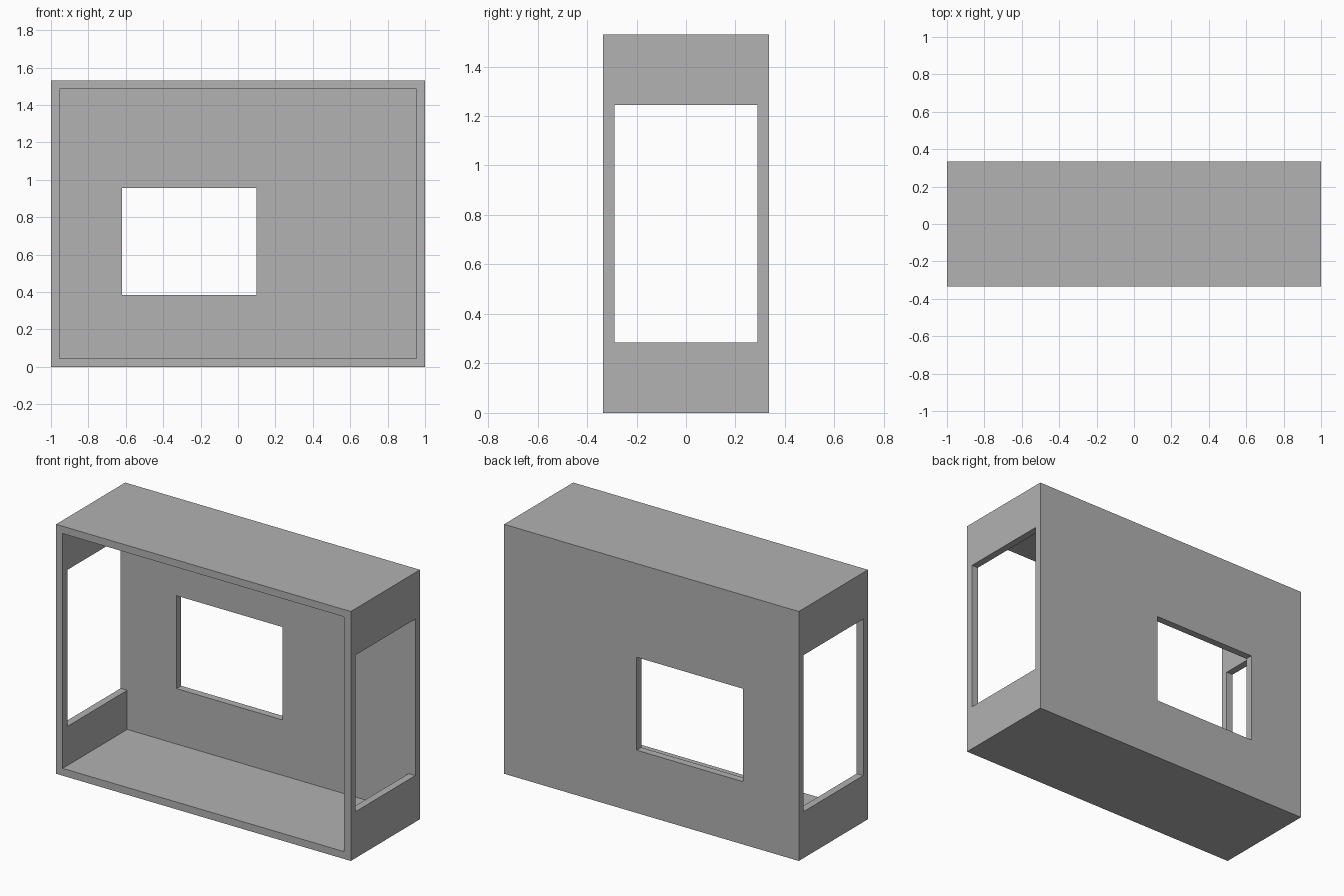
import bpy
import bmesh

default = bpy.data.objects.get("Cube")
if default:
    bpy.data.objects.remove(default, do_unlink=True)

WIDTH, DEPTH, HEIGHT, WALL = 2.0, 0.67, 1.53, 0.045
X, Y = WIDTH / 2, DEPTH / 2
OVER = 0.2  # cutter overshoot

grey = bpy.data.materials.new("plain_grey")
grey.use_nodes = True
colour = (0.445, 0.445, 0.445, 1)
grey.diffuse_color = colour
grey.node_tree.nodes["Principled BSDF"].inputs["Base Color"].default_value = colour


def box(name, low, high):
    """Axis-aligned box between two corners."""
    bm = bmesh.new()
    bmesh.ops.create_cube(bm, size=1)
    for v in bm.verts:
        v.co = [(a + b) / 2 + c * (b - a) for a, b, c in zip(low, high, v.co)]
    mesh = bpy.data.meshes.new(name)
    bm.to_mesh(mesh)
    bm.free()
    mesh.materials.append(grey)
    obj = bpy.data.objects.new(name, mesh)
    bpy.context.collection.objects.link(obj)
    return obj


def cut(target, name, low, high):
    """Subtract a box from the target and discard the cutter."""
    cutter = box(name, low, high)
    cutter.hide_render = True
    mod = target.modifiers.new(name, "BOOLEAN")
    mod.operation, mod.solver, mod.object = "DIFFERENCE", "EXACT", cutter
    bpy.context.view_layer.objects.active = target
    bpy.ops.object.modifier_apply(modifier=mod.name)
    bpy.data.objects.remove(cutter, do_unlink=True)


# Outer casing
casing = box("open_casing", (-X, -Y, 0), (X, Y, HEIGHT))

# Hollow interior, open at the front
cut(casing, "interior", (WALL - X, -Y - OVER, WALL), (X - WALL, Y - WALL, HEIGHT - WALL))

# Tall opening through both side walls
cut(casing, "side_openings", (-X - OVER, WALL - Y, 0.285), (X + OVER, Y - WALL, 1.245))

# Off-centre window in the back wall
cut(casing, "back_window", (-0.62, Y - 2 * WALL, 0.385), (0.10, Y + OVER, 0.955))
